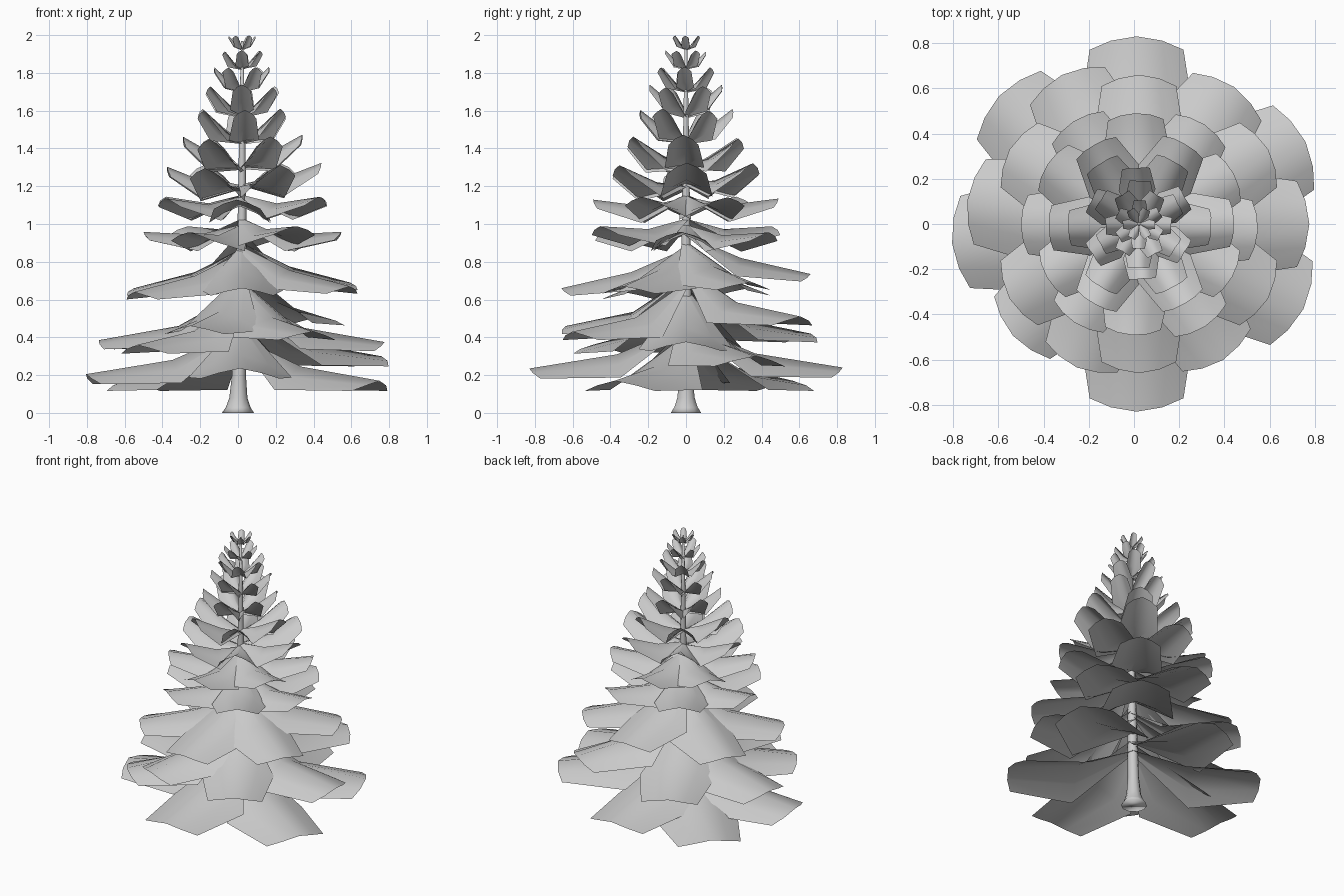
import bpy, bmesh, math, random

if "Cube" in bpy.data.objects:
    bpy.data.objects.remove(bpy.data.objects["Cube"])

random.seed(4)


def finish(bm, name):
    me = bpy.data.meshes.new(name)
    bm.to_mesh(me)
    bm.free()
    for p in me.polygons:
        p.use_smooth = True
    ob = bpy.data.objects.new(name, me)
    bpy.context.collection.objects.link(ob)
    return ob


def lean(z):
    return 0.022 * min(1, z / 0.9)


# Trunk: flared base, tapering to the top
bm = bmesh.new()
rings = []
for z, r in [(0, .085), (.03, .065), (.08, .048), (.2, .037), (.6, .03),
             (1.1, .022), (1.6, .014), (1.97, .006)]:
    rings.append([bm.verts.new((r * math.cos(a * math.tau / 10) + lean(z),
                                r * math.sin(a * math.tau / 10), z)) for a in range(10)])
for a, b in zip(rings, rings[1:]):
    for i in range(10):
        j = (i + 1) % 10
        bm.faces.new((a[i], a[j], b[j], b[i]))
bm.faces.new(rings[0][::-1])
bm.faces.new(rings[-1])
finish(bm, "trunk")


# One bough: arched, bent sheet, narrow at the trunk and rounded at the tip
def bough(bm, ang, R, z_root, z_mid, z_tip, arch=1.0):
    ca, sa = math.cos(math.radians(ang)), math.sin(math.radians(ang))
    mid = 0.44 * R
    tilt = math.atan2(z_tip - z_mid, R - mid)
    # radius, height, half width, arch drop, rounding of the end
    rows = [(0.0, z_root, .04 * R, .01 * R, 0),
            (mid, z_mid, .33 * R, .15 * R * arch, 0),
            (R, z_tip, .25 * R, .075 * R * arch, .06 * R * arch)]
    grid = []
    for r, z, w, drop, rnd in rows:
        line = []
        for t in (-1, -.55, 0, .55, 1):
            d = drop * abs(t) ** 1.4
            back = rnd * t * t
            rr = r - back * math.cos(tilt) + d * math.sin(tilt)
            zz = z - back * math.sin(tilt) - d * math.cos(tilt)
            line.append(bm.verts.new((rr * ca - t * w * sa + lean(z_root),
                                      rr * sa + t * w * ca, zz)))
        grid.append(line)
    for a, b in zip(grid, grid[1:]):
        for i in range(4):
            bm.faces.new((a[i], b[i], b[i + 1], a[i + 1]))


# Two lowest tiers: individual angle, reach and tip height
low = [(26, .83, .30), (90, .83, .24), (137, .83, .17), (186, .82, .205),
       (270, .83, .235), (333, .83, .17)]
second = [(0, .76, .375), (55, .74, .51), (117, .74, .42), (172, .76, .385),
          (222, .74, .36), (247, .69, .46), (302, .71, .43)]
bm = bmesh.new()
for a, R, z in low:
    bough(bm, a, R, z + .23, z + .075, z)
finish(bm, "boughs_tier_1")
bm = bmesh.new()
for a, R, z in second:
    bough(bm, a, R, z + .26, z + .075, z)
finish(bm, "boughs_tier_2")

# Third tier: tip heights vary around the trunk
bm = bmesh.new()
for a, z in [(30, .69), (90, .735), (150, .66), (210, .64), (270, .66), (330, .67)]:
    bough(bm, a, .66, z + .21, z + .085, z)
finish(bm, "boughs_tier_3")

# Upper tiers: count, start angle, reach, root, mid and tip heights, arch
tiers = [(6, 0, .53, 1.01, .955, .97, 1.1),
         (6, 30, .48, 1.14, 1.095, 1.13, 1.2),
         (6, 0, .41, 1.20, 1.22, 1.31, 1.5),
         (6, 0, .32, 1.30, 1.36, 1.46, 1.8),
         (6, 30, .24, 1.43, 1.50, 1.605, 1.9),
         (6, 30, .195, 1.57, 1.64, 1.73, 1.9),
         (6, 0, .145, 1.70, 1.75, 1.83, 1.9),
         (6, 30, .105, 1.82, 1.855, 1.915, 1.9),
         (6, 0, .07, 1.92, 1.95, 1.995, 1.8)]
for k, (n, start, R, zr, zm, zt, arch) in enumerate(tiers):
    bm = bmesh.new()
    for i in range(n):
        j = random.uniform(-1, 1) * .02 * R / .5
        bough(bm, start + i * 360 / n + random.uniform(-4, 4),
              R * random.uniform(.97, 1.03), zr + j, zm + j, min(zt + j, 2.0), arch)
    finish(bm, f"boughs_tier_{k + 4}")
